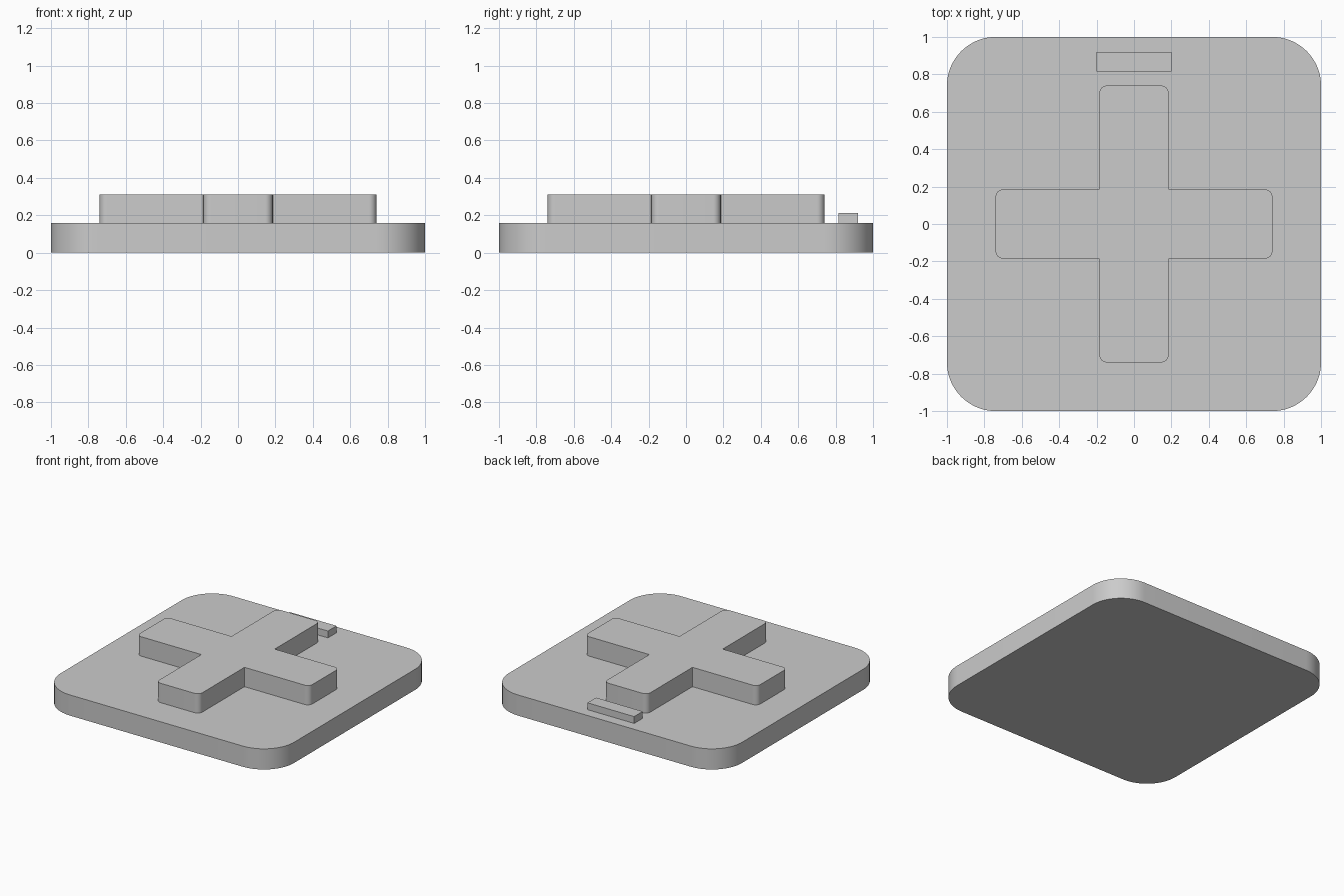
import bpy, bmesh, math
from mathutils import Vector

cube = bpy.data.objects.get("Cube")
if cube:
    bpy.data.objects.remove(cube, do_unlink=True)

grey = bpy.data.materials.new("plain_grey")
grey.use_nodes = True
grey.diffuse_color = (0.6, 0.6, 0.6, 1)
grey.node_tree.nodes["Principled BSDF"].inputs["Base Color"].default_value = (0.6, 0.6, 0.6, 1)


def fillet(corners, steps=16):
    """Round each (x, y, radius) corner of an outline with a circular arc."""
    points = []
    for i, (x, y, r) in enumerate(corners):
        here = Vector((x, y))
        if r == 0:
            points.append(here)
            continue
        to_prev = (Vector(corners[i - 1][:2]) - here).normalized()
        to_next = (Vector(corners[(i + 1) % len(corners)][:2]) - here).normalized()
        centre = here + (to_prev + to_next) * r
        for s in range(steps + 1):
            a = s / steps * math.pi / 2
            points.append(centre - to_next * r * math.cos(a) - to_prev * r * math.sin(a))
    return points


def slab(name, outline, bottom, top):
    """Extrude a flat outline between two heights."""
    bm = bmesh.new()
    face = bm.faces.new([bm.verts.new((p.x, p.y, bottom)) for p in outline])
    grown = bmesh.ops.extrude_face_region(bm, geom=[face])["geom"]
    verts = [v for v in grown if isinstance(v, bmesh.types.BMVert)]
    bmesh.ops.translate(bm, verts=verts, vec=(0, 0, top - bottom))
    bmesh.ops.recalc_face_normals(bm, faces=bm.faces)
    mesh = bpy.data.meshes.new(name)
    bm.to_mesh(mesh)
    bm.free()
    mesh.materials.append(grey)
    obj = bpy.data.objects.new(name, mesh)
    bpy.context.collection.objects.link(obj)
    bpy.ops.object.select_all(action="DESELECT")
    obj.select_set(True)
    bpy.context.view_layer.objects.active = obj
    bpy.ops.object.shade_smooth_by_angle(angle=math.radians(30))
    return obj


def rectangle(x0, x1, y0, y1, r):
    return [(x0, y0, r), (x1, y0, r), (x1, y1, r), (x0, y1, r)]


BASE_TOP = 0.16

# Rounded square base
slab("base_plate", fillet(rectangle(-1, 1, -1, 1, 0.26)), 0, BASE_TOP)

# Raised cross: one arm end turned four times, with tight inner corners
REACH, HALF, ROUND, INNER = 0.74, 0.185, 0.04, 0.006
cross = []
for turn in range(4):
    c, s = round(math.cos(turn * math.pi / 2)), round(math.sin(turn * math.pi / 2))
    for x, y, r in ((REACH, -HALF, ROUND), (REACH, HALF, ROUND), (HALF, HALF, INNER)):
        cross.append((c * x - s * y, s * x + c * y, r))
slab("raised_cross", fillet(cross, 8), BASE_TOP, 0.31)

# Small bar marking the back edge
slab("back_marker_bar", fillet(rectangle(-0.2, 0.2, 0.815, 0.92, 0)), BASE_TOP, 0.213)
